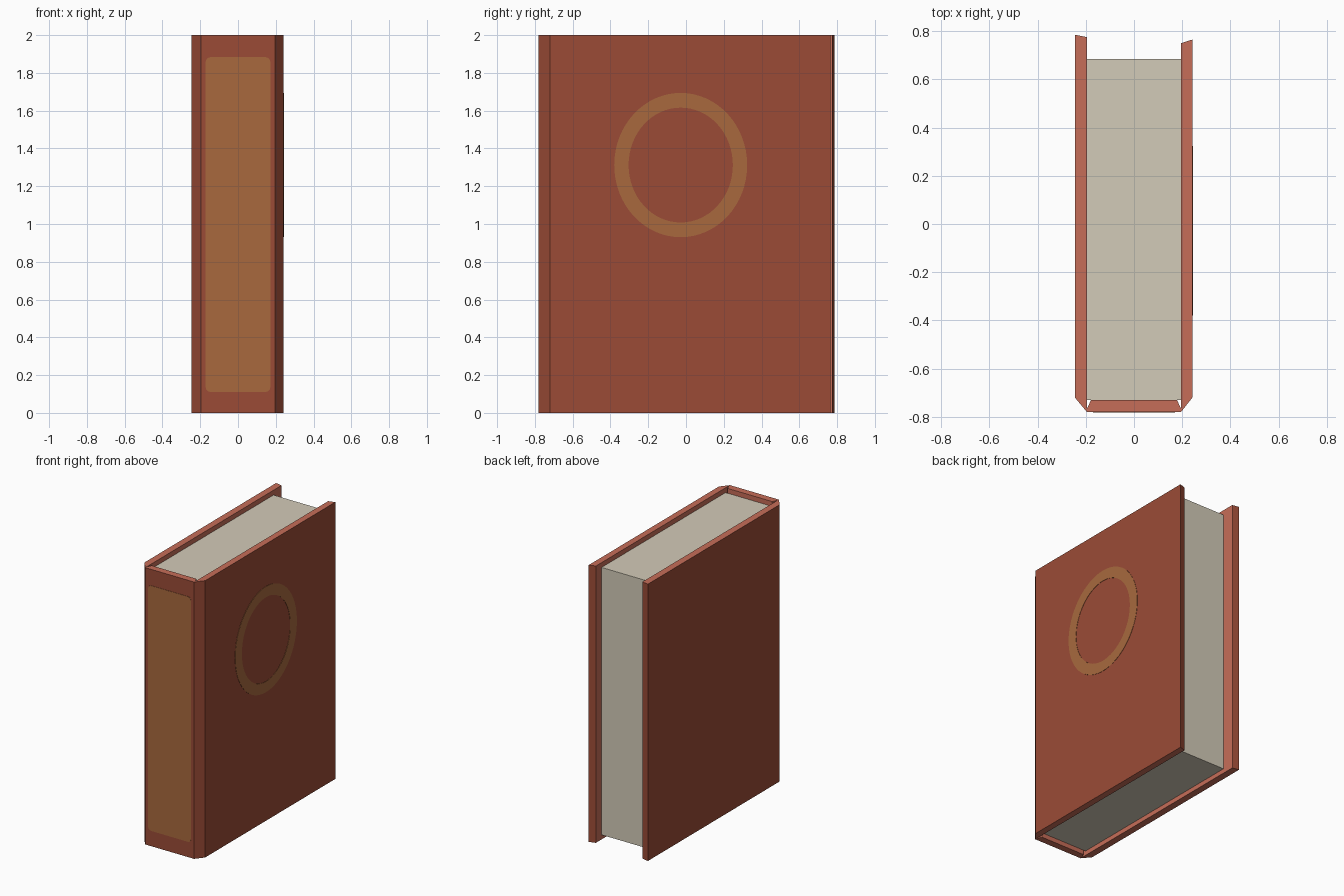
import bpy, bmesh, math

if "Cube" in bpy.data.objects:
    bpy.data.objects.remove(bpy.data.objects["Cube"])


def material(name, rgb):
    m = bpy.data.materials.new(name)
    m.diffuse_color = (*rgb, 1)
    m.use_nodes = True
    m.node_tree.nodes["Principled BSDF"].inputs["Base Color"].default_value = m.diffuse_color
    return m


COVER = material("red_brown_cover", (0.328, 0.071, 0.037))
TRIM = material("light_red_lining", (0.565, 0.153, 0.098))
GOLD = material("dull_gold", (0.392, 0.141, 0.048))
PAPER = material("cream_paper", (0.651, 0.597, 0.479))


def make(name, bm, mats):
    bmesh.ops.recalc_face_normals(bm, faces=bm.faces)
    mesh = bpy.data.meshes.new(name)
    bm.to_mesh(mesh)
    bm.free()
    for m in mats:
        mesh.materials.append(m)
    ob = bpy.data.objects.new(name, mesh)
    bpy.context.collection.objects.link(ob)
    return ob


def prism(name, low, high, mats, index=lambda i: 0, cap=0):
    """Join two matching outlines with side walls and caps."""
    bm = bmesh.new()
    a = [bm.verts.new(p) for p in low]
    b = [bm.verts.new(p) for p in high]
    n = len(a)
    for i in range(n):
        j = (i + 1) % n
        bm.faces.new((a[i], a[j], b[j], b[i])).material_index = index(i)
    for ring in (a[::-1], b):
        bm.faces.new(ring).material_index = cap
    return make(name, bm, mats)


# Cover: one U-shaped profile with bevelled spine corners and creased hinges
profile = [(-0.195, 0.775), (-0.245, 0.785), (-0.245, -0.72), (-0.195, -0.78),
           (0.195, -0.78), (0.242, -0.72), (0.242, 0.765), (0.195, 0.75),
           (0.195, -0.765), (0.178, -0.73), (-0.178, -0.73), (-0.195, -0.765)]
prism("cover", [(x, y, 0) for x, y in profile], [(x, y, 2) for x, y in profile],
      [COVER, TRIM], lambda i: 0 if i < 7 else 1, 1)

# Page block, slightly recessed at top, bottom and fore edge
pages = [(-0.195, -0.73), (0.195, -0.73), (0.195, 0.685), (-0.195, 0.685)]
prism("pages", [(x, y, 0.033) for x, y in pages],
      [(x, y, 1.965) for x, y in pages], [PAPER])

# Spine label: thin plate with rounded corners
label, r = [], 0.025
for k, (sx, sz) in enumerate([(1, 1), (-1, 1), (-1, -1), (1, -1)]):
    for s in range(5):
        t = math.pi / 2 * (k + s / 4)
        label.append((sx * (0.171 - r) + r * math.cos(t),
                      0.997 + sz * (0.886 - r) + r * math.sin(t)))
prism("spine_label", [(x, -0.779, z) for x, z in label],
      [(x, -0.782, z) for x, z in label], [GOLD])

# Oval ring on the right-hand cover
bm = bmesh.new()
N = 64
rings = []
for x, ry, rz in [(0.241, 0.352, 0.382), (0.244, 0.352, 0.382),
                  (0.244, 0.276, 0.304), (0.241, 0.276, 0.304)]:
    rings.append([bm.verts.new((x, -0.028 + ry * math.cos(math.tau * i / N),
                                1.312 + rz * math.sin(math.tau * i / N)))
                  for i in range(N)])
for k in range(4):
    a, b = rings[k], rings[(k + 1) % 4]
    for i in range(N):
        j = (i + 1) % N
        bm.faces.new((a[i], a[j], b[j], b[i]))
make("cover_ring", bm, [GOLD])
